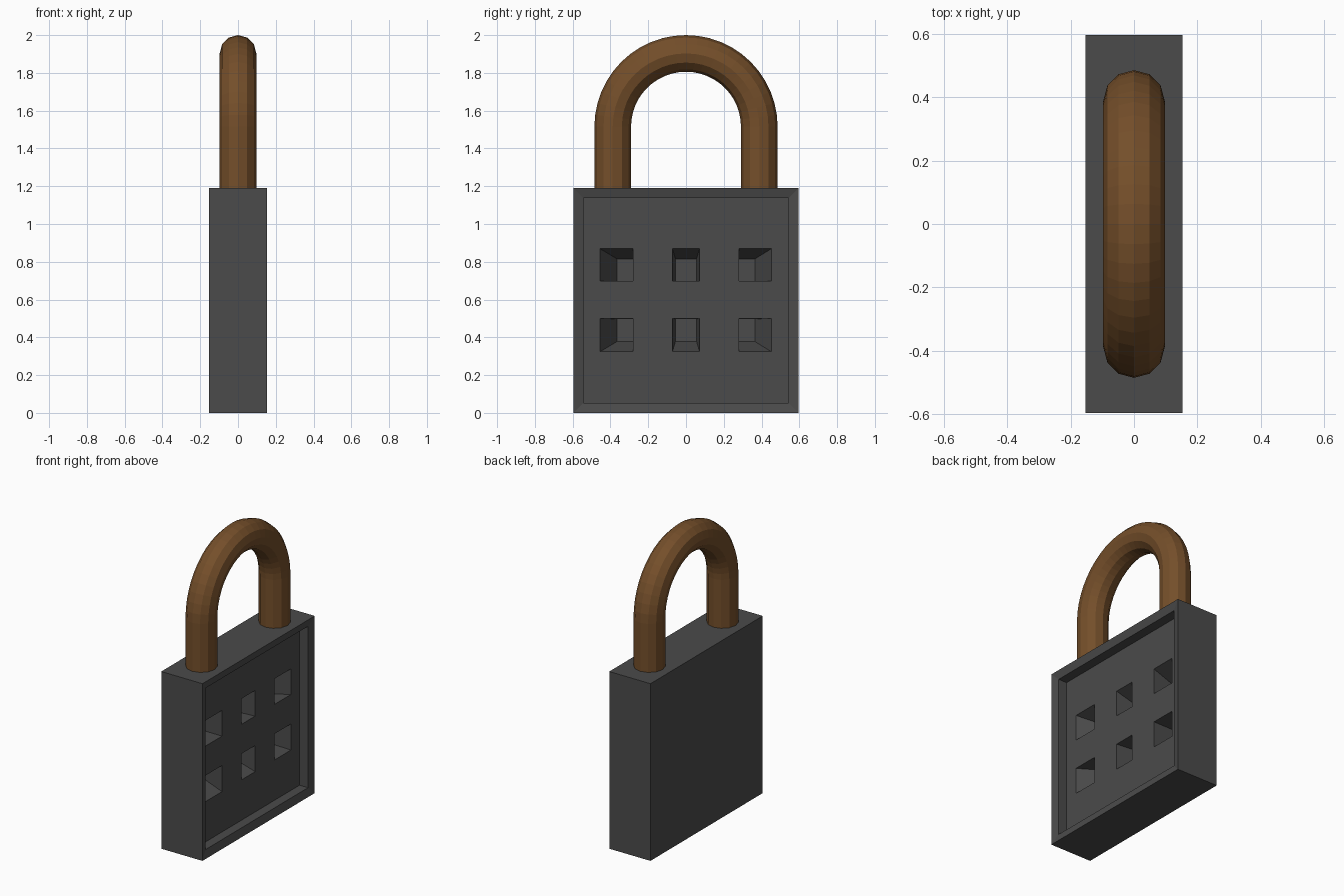
import bpy, bmesh
from math import sin, cos, pi

if "Cube" in bpy.data.objects:
    bpy.data.objects.remove(bpy.data.objects["Cube"])

HX, HY, TOP = 0.153, 0.596, 1.19    # body half depth, half width, height
RIM, SLOPE = 0.053, 0.013           # frame width and its inward slope
FLOOR = HX - 0.076                  # level of the recessed panel
PIT = FLOOR - 0.14                  # level of the pit bottoms


def loft(bm, rings):
    """Skin a list of equal-length point rings and cap both ends."""
    loops = [[bm.verts.new(p) for p in ring] for ring in rings]
    n = len(loops[0])
    for a, b in zip(loops, loops[1:]):
        for i in range(n):
            j = (i + 1) % n
            bm.faces.new((a[i], a[j], b[j], b[i]))
    bm.faces.new(loops[0][::-1])
    bm.faces.new(loops[-1])


def make(name, solids, color=None):
    bm = bmesh.new()
    for rings in solids:
        loft(bm, rings)
    bmesh.ops.recalc_face_normals(bm, faces=bm.faces)
    mesh = bpy.data.meshes.new(name)
    bm.to_mesh(mesh)
    bm.free()
    obj = bpy.data.objects.new(name, mesh)
    bpy.context.collection.objects.link(obj)
    if color:
        mat = bpy.data.materials.new(name + "_colour")
        mat.diffuse_color = (*color, 1)
        mat.use_nodes = True
        mat.node_tree.nodes["Principled BSDF"].inputs["Base Color"].default_value = mat.diffuse_color
        mesh.materials.append(mat)
    return obj


def rect(x, y0, y1, z0, z1):
    return [(x, y0, z0), (x, y1, z0), (x, y1, z1), (x, y0, z1)]


def inset(x, d):
    return rect(x, -HY + d, HY - d, d, TOP - d)


# lock body with a gently sloping frame around a recessed panel on the +x side
body = make("lock_body", [[inset(FLOOR, RIM), inset(HX - SLOPE, RIM), inset(HX, 0),
                           inset(-HX, 0)]], (0.07, 0.07, 0.07))

# six pits whose bottoms lean toward the middle: (mouth), (bottom)
columns = [((-0.455, -0.28), (-0.366, -0.281)),
           ((-0.072, 0.072), (-0.056, 0.056)),
           ((0.28, 0.452), (0.281, 0.366))]
rows = [((0.324, 0.499), (0.377, 0.498)), ((0.697, 0.869), (0.698, 0.816))]
pits = [[rect(PIT, *yb, *zb), rect(FLOOR, *ym, *zm), rect(FLOOR + 0.02, *ym, *zm)]
        for ym, yb in columns for zm, zb in rows]
cutter = make("pit_cutter", pits)
cutter.hide_render = True
cutter.hide_set(True)
mod = body.modifiers.new("pits", 'BOOLEAN')
mod.operation, mod.solver, mod.object = 'DIFFERENCE', 'EXACT', cutter

# shackle: 12-sided tube swept up, around a half circle and down
R, r, CZ, SIDES, STEPS = 0.388, 0.097, 1.515, 12, 24


def ring(angle, z):
    pts = []
    for k in range(SIDES):
        t = 2 * pi * k / SIDES
        d = R + r * cos(t)
        pts.append((r * sin(t), d * cos(angle), z + d * sin(angle)))
    return pts


sweep = [ring(0, TOP - 0.02)]
sweep += [ring(pi * i / STEPS, CZ) for i in range(STEPS + 1)]
sweep += [ring(pi, TOP - 0.02)]
make("shackle", [sweep], (0.175, 0.077, 0.023))
